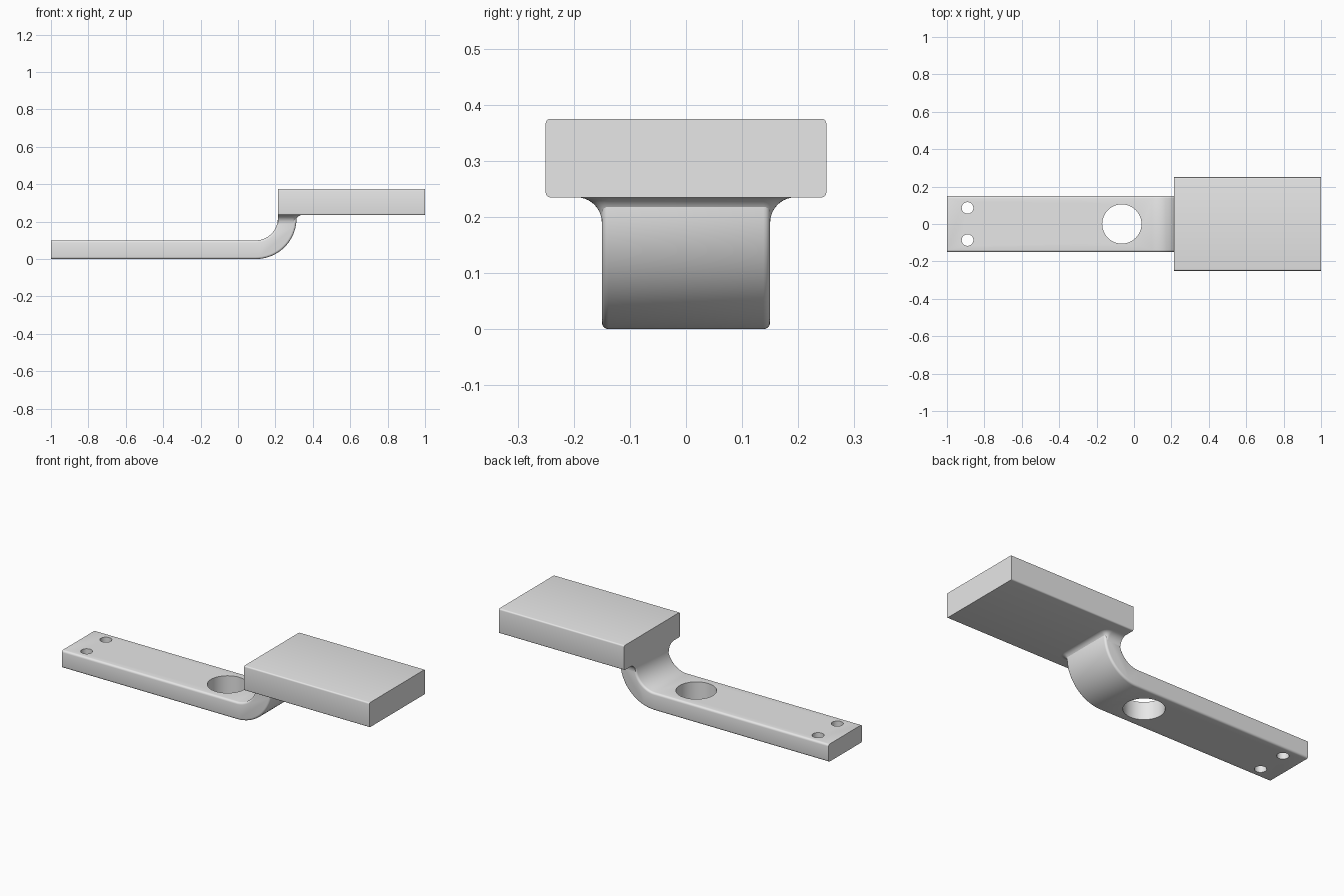
import bpy, bmesh
from math import sin, cos, pi, radians

if "Cube" in bpy.data.objects:
    bpy.data.objects.remove(bpy.data.objects["Cube"])

grey = bpy.data.materials.new("plain grey")
grey.use_nodes = True
grey.diffuse_color = (0.8, 0.8, 0.8, 1)
grey.node_tree.nodes["Principled BSDF"].inputs["Base Color"].default_value = (0.8, 0.8, 0.8, 1)


def finish(name, bm):
    bmesh.ops.recalc_face_normals(bm, faces=bm.faces)
    mesh = bpy.data.meshes.new(name)
    bm.to_mesh(mesh)
    bm.free()
    mesh.materials.append(grey)
    obj = bpy.data.objects.new(name, mesh)
    bpy.context.collection.objects.link(obj)
    return obj


def activate(obj):
    bpy.ops.object.select_all(action='DESELECT')
    obj.select_set(True)
    bpy.context.view_layer.objects.active = obj


def smooth(obj):
    activate(obj)
    bpy.ops.object.shade_smooth_by_angle(angle=radians(32))


def extrude_profile(bm, points, half_width):
    face = bm.faces.new([bm.verts.new((x, -half_width, z)) for x, z in points])
    out = bmesh.ops.extrude_face_region(bm, geom=[face])
    moved = [g for g in out["geom"] if isinstance(g, bmesh.types.BMVert)]
    bmesh.ops.translate(bm, verts=moved, vec=(0, 2 * half_width, 0))


LEFT, RIGHT, BASE, TOP = 0.213, 1.0, 0.235, 0.375
HALF = 0.15
BEND_X, BEND_Z, INNER, OUTER = 0.095, 0.218, 0.118, 0.218


def bend(radius, steps=20):
    return [(BEND_X + radius * sin(a), BEND_Z - radius * cos(a))
            for a in (i * pi / 2 / steps for i in range(steps + 1))]


# Flat arm with an upward bend, long edges rounded
profile = [(-1, 0)] + bend(OUTER) + [(BEND_X + OUTER, BASE), (LEFT, BASE)]
profile += bend(INNER)[::-1] + [(-1, BEND_Z - INNER)]
bm = bmesh.new()
extrude_profile(bm, profile, HALF)


def is_long_edge(e):
    a, b = (v.co for v in e.verts)
    at_tip = max(a.x, b.x) < -0.99
    at_top = min(a.z, b.z) > BASE - 0.001
    return abs(a.y - b.y) < 0.001 and not at_tip and not at_top


bmesh.ops.bevel(bm, geom=[e for e in bm.edges if is_long_edge(e)],
                offset=0.012, segments=4, profile=0.5, affect='EDGES')
arm = finish("arm", bm)

# Large round opening and two screw holes
for x, y, radius in ((-0.065, 0, 0.105), (-0.89, 0.086, 0.031), (-0.89, -0.086, 0.031)):
    bpy.ops.mesh.primitive_cylinder_add(vertices=48, radius=radius, depth=0.3, location=(x, y, 0.05))
    cutter = bpy.context.object
    cutter.name = "hole_cutter"
    cutter.hide_render = True
    cutter.data.materials.append(grey)
    activate(arm)
    mod = arm.modifiers.new("hole", 'BOOLEAN')
    mod.operation = 'DIFFERENCE'
    mod.solver = 'EXACT'
    mod.object = cutter
    bpy.ops.object.modifier_apply(modifier=mod.name)
    bpy.data.objects.remove(cutter)
smooth(arm)

# Raised block, lengthwise edges rounded
bm = bmesh.new()
extrude_profile(bm, [(LEFT, BASE), (RIGHT, BASE), (RIGHT, TOP), (LEFT, TOP)], 0.25)
long_edges = [e for e in bm.edges if abs(e.verts[0].co.x - e.verts[1].co.x) > 0.1]
bmesh.ops.bevel(bm, geom=long_edges, offset=0.008, segments=4, profile=0.5, affect='EDGES')
smooth(finish("block", bm))

# Flared fillet joining the bend to the underside of the block
FLARE, STEPS, CORNER = 0.045, 10, 6
bm = bmesh.new()
rings = []
for i in range(STEPS + 1):
    a = i / STEPS * pi / 2
    grow = FLARE * (1 - cos(a))
    z = BASE - FLARE * (1 - sin(a))
    end, half, r = 0.305 + grow * 0.8, HALF + grow, 0.012 + grow
    outline = [(LEFT, -half)]
    for side in (-1, 1):
        arc = [(end - r + r * sin(t), side * (half - r + r * cos(t)))
               for t in (k * pi / 2 / CORNER for k in range(CORNER + 1))]
        outline += arc if side < 0 else arc[::-1]
    outline.append((LEFT, half))
    rings.append([bm.verts.new((x, y, z)) for x, y in outline])
for low, high in zip(rings, rings[1:]):
    n = len(low)
    for k in range(n):
        bm.faces.new((low[k], low[(k + 1) % n], high[(k + 1) % n], high[k]))
bm.faces.new(rings[0][::-1])
bm.faces.new(rings[-1])
smooth(finish("joint_fillet", bm))
